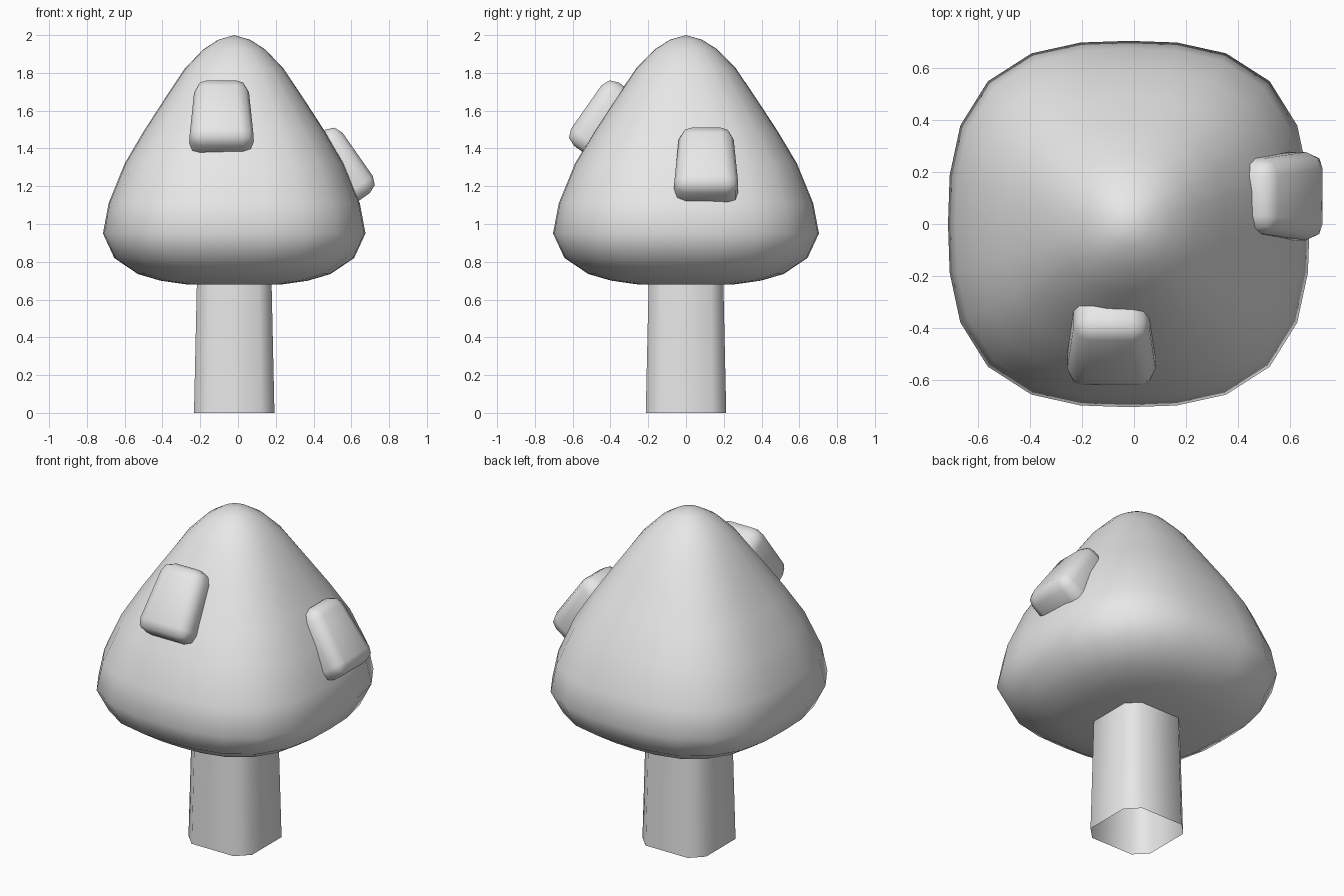
import bpy, bmesh, math
from mathutils import Matrix, Vector

cube = bpy.data.objects.get("Cube")
if cube:
    bpy.data.objects.remove(cube, do_unlink=True)

# One plain material
grey = bpy.data.materials.new("light_grey")
grey.use_nodes = True
grey.diffuse_color = (0.8, 0.8, 0.8, 1)
grey.node_tree.nodes["Principled BSDF"].inputs["Base Color"].default_value = (0.8, 0.8, 0.8, 1)

CENTRE_X = -0.02


def finish(name, bm):
    """Turn a bmesh into a smooth-shaded object."""
    bmesh.ops.recalc_face_normals(bm, faces=bm.faces)
    for face in bm.faces:
        face.smooth = True
    mesh = bpy.data.meshes.new(name)
    bm.to_mesh(mesh)
    bm.free()
    mesh.materials.append(grey)
    obj = bpy.data.objects.new(name, mesh)
    bpy.context.collection.objects.link(obj)
    return obj


def bridge(bm, lower, upper):
    count = len(lower)
    for i in range(count):
        j = (i + 1) % count
        bm.faces.new((lower[i], lower[j], upper[j], upper[i]))


def squircle(radius, power, sides):
    """Evenly turned points on a rounded square."""
    for i in range(sides):
        a = math.tau * i / sides
        c, s = math.cos(a), math.sin(a)
        r = radius / (abs(c) ** power + abs(s) ** power) ** (1 / power)
        yield r * c, r * s


# Cap: rounded-square rings (radius, height, squareness) from underside to tip
cap_rings = [
    (0.25, 0.68, 2.2), (0.39, 0.70, 2.4), (0.51, 0.735, 2.6),
    (0.635, 0.82, 2.75), (0.695, 0.95, 2.78), (0.665, 1.11, 2.78),
    (0.58, 1.32, 2.75), (0.48, 1.49, 2.65), (0.37, 1.66, 2.5),
    (0.26, 1.825, 2.3), (0.163, 1.925, 2.2), (0.085, 1.975, 2.1),
]
bm = bmesh.new()
rings = [[bm.verts.new((x + CENTRE_X, y * 1.013, z)) for x, y in squircle(r, p, 24)]
         for r, z, p in cap_rings]
for lower, upper in zip(rings, rings[1:]):
    bridge(bm, lower, upper)
for ring, z in ((rings[0], 0.675), (rings[-1], 2.0)):
    pole = bm.verts.new((CENTRE_X, 0, z))
    for i, vert in enumerate(ring):
        bm.faces.new((vert, ring[(i + 1) % len(ring)], pole))
finish("mushroom_cap", bm)

# Stem: open tube, a square with cut corners, tapering slightly upward
bm = bmesh.new()
corners = [(1, -0.66), (1, 0.66), (0.66, 1), (-0.66, 1),
           (-1, 0.66), (-1, -0.66), (-0.66, -1), (0.66, -1)]
stem_rings = [[bm.verts.new((x * r + CENTRE_X, y * r, z)) for x, y in corners]
              for r, z in ((0.213, 0), (0.197, 0.72))]
bridge(bm, *stem_rings)
finish("stem", bm)


# Spots: rounded slabs, narrower at the upper end, lying on the cap's slope
def spot(name, location, turn):
    bm = bmesh.new()
    bmesh.ops.create_cube(bm, size=1, matrix=Matrix.Diagonal((0.35, 0.24, 0.41, 1)))
    for vert in bm.verts:
        if vert.co.z > 0:
            vert.co.x *= 0.8
    bmesh.ops.bevel(bm, geom=bm.edges[:], offset=0.065, segments=2,
                    profile=0.5, affect='EDGES')
    tilt = Matrix.Rotation(math.radians(-35), 4, 'X')
    spin = Matrix.Rotation(math.radians(turn), 4, 'Z')
    bm.transform(Matrix.Translation(Vector(location)) @ spin @ tilt)
    finish(name, bm)


spot("front_spot", (-0.087, -0.43, 1.55), 0)
spot("left_spot", (0.535, 0.107, 1.30), 90)
